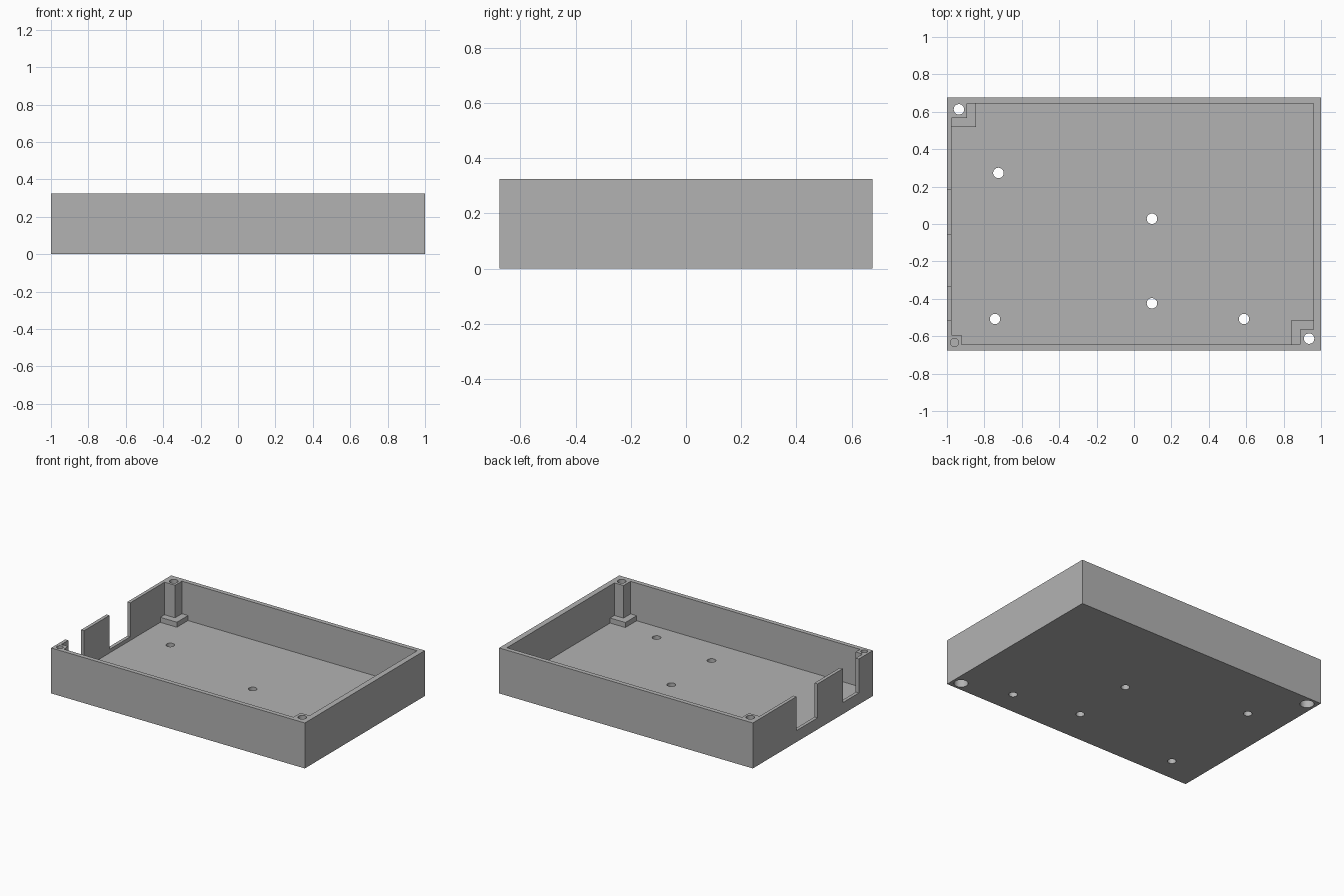
import bpy, bmesh, math
from mathutils import Matrix, Vector

cube = bpy.data.objects.get("Cube")
if cube:
    bpy.data.objects.remove(cube, do_unlink=True)

grey = bpy.data.materials.new("grey_plastic")
grey.use_nodes = True
grey.diffuse_color = (0.45, 0.45, 0.45, 1)
grey.node_tree.nodes["Principled BSDF"].inputs["Base Color"].default_value = (0.45, 0.45, 0.45, 1)

HX, HY, TOP, FLOOR = 1.0, 0.676, 0.324, 0.056
LEFT, RIGHT, SIDE = 0.96, -0.976, 0.644   # inner faces of the walls


def finish(name, bm):
    mesh = bpy.data.meshes.new(name)
    bm.to_mesh(mesh)
    bm.free()
    mesh.materials.append(grey)
    ob = bpy.data.objects.new(name, mesh)
    bpy.context.collection.objects.link(ob)
    return ob


def box(name, x, y, z):
    """Box given by its (low, high) range on each axis."""
    bm = bmesh.new()
    size = [b - a for a, b in (x, y, z)]
    mid = Vector([(a + b) / 2 for a, b in (x, y, z)])
    bmesh.ops.create_cube(bm, size=1, matrix=Matrix.Translation(mid) @ Matrix.Diagonal((*size, 1)))
    return finish(name, bm)


def rod(name, x, y, r, z0, z1):
    """Vertical cylinder."""
    bm = bmesh.new()
    bmesh.ops.create_cone(bm, cap_ends=True, segments=32, radius1=r, radius2=r, depth=z1 - z0,
                          matrix=Matrix.Translation((x, y, (z0 + z1) / 2)))
    return finish(name, bm)


def combine(target, tool, operation):
    """Apply a boolean and discard the helper."""
    tool.hide_render = True
    mod = target.modifiers.new(tool.name, "BOOLEAN")
    mod.operation, mod.object, mod.solver = operation, tool, "EXACT"
    bpy.context.view_layer.objects.active = target
    bpy.ops.object.modifier_apply(modifier=mod.name)
    bpy.data.objects.remove(tool, do_unlink=True)


# Open tray
tray = box("enclosure_tray", (-HX, HX), (-HY, HY), (0, TOP))
combine(tray, box("cavity", (RIGHT, LEFT), (-SIDE, SIDE), (FLOOR, 1)), "DIFFERENCE")

# Stepped screw posts in two opposite corners, and a small solid post
lo = FLOOR / 2
for part in (
    box("back_post", (RIGHT - 0.01, -0.893), (0.567, SIDE + 0.01), (lo, TOP)),
    box("back_post_foot", (RIGHT - 0.01, -0.845), (0.519, SIDE + 0.01), (lo, 0.092)),
    box("front_post", (0.888, LEFT + 0.01), (-SIDE - 0.01, -0.565), (lo, TOP)),
    box("front_post_foot", (0.84, LEFT + 0.01), (-SIDE - 0.01, -0.517), (lo, 0.092)),
    box("pin_post", (RIGHT - 0.01, -0.922), (-SIDE - 0.01, -0.594), (lo, TOP)),
):
    combine(tray, part, "UNION")

# Connector notches in the right wall
for low, high in ((-0.053, 0.182), (-0.517, -0.338)):
    combine(tray, box("notch", (-1.1, RIGHT + 0.01), (low, high), (0.082, 1)), "DIFFERENCE")

# Mounting holes through the floor
for x, y in ((-0.725, 0.273), (0.096, 0.028), (0.096, -0.424), (-0.743, -0.508), (0.588, -0.508)):
    combine(tray, rod("floor_hole", x, y, 0.028, -0.1, 0.2), "DIFFERENCE")

# Screw holes through the posts, with wider recesses for the heads below
for side in (-1, 1):
    x, y = 0.936 * side, -0.613 * side
    combine(tray, rod("screw_hole", x, y, 0.028, -0.1, 1), "DIFFERENCE")
    combine(tray, rod("head_recess", x, y, 0.046, -0.1, 0.06), "DIFFERENCE")

# Blind hole in the small post
combine(tray, rod("pin_hole", -0.96, -0.634, 0.022, 0.2, 1), "DIFFERENCE")

bpy.ops.object.select_all(action="DESELECT")
tray.select_set(True)
bpy.context.view_layer.objects.active = tray
bpy.ops.object.shade_smooth_by_angle(angle=math.radians(30))
